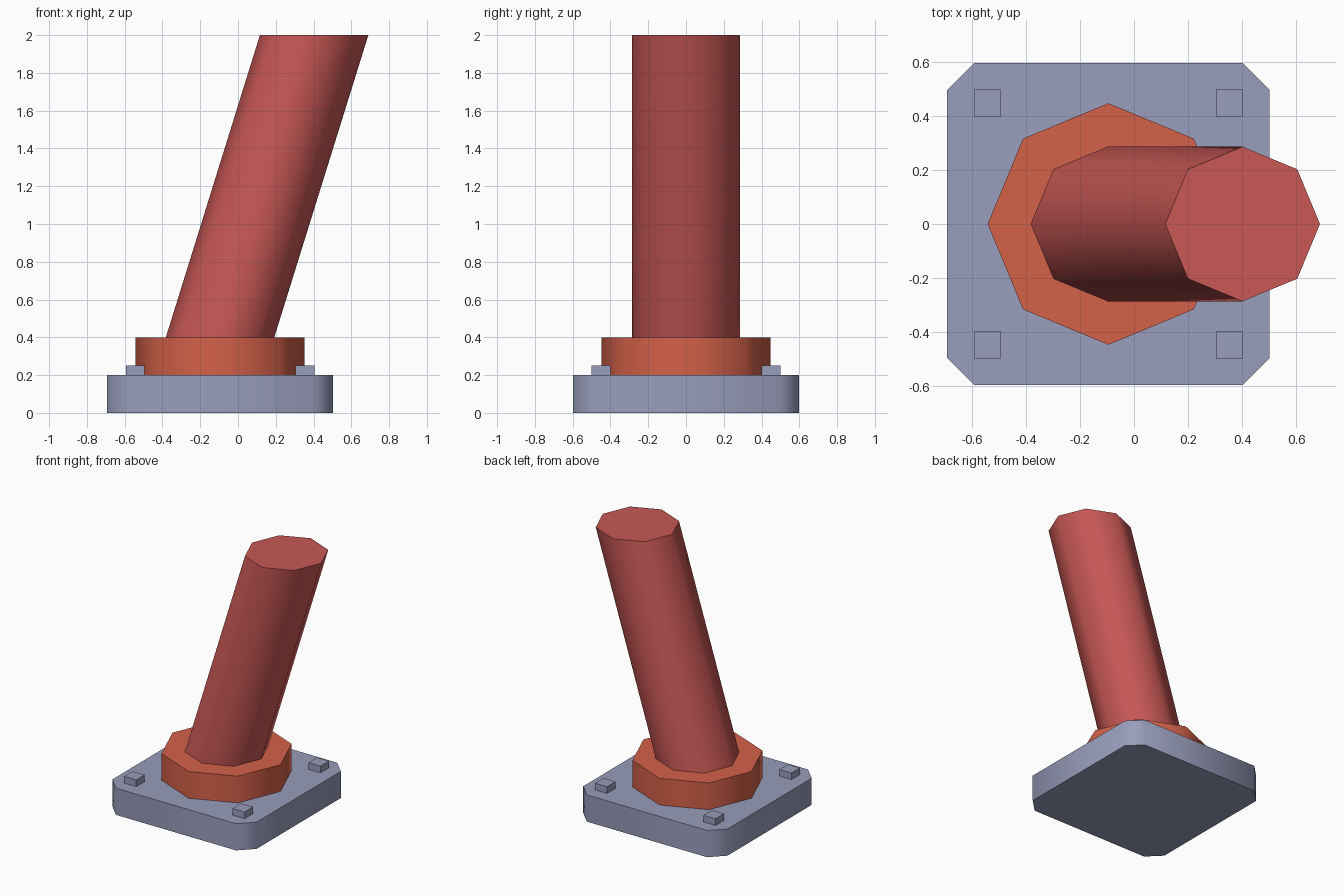
import bpy, bmesh, math

if "Cube" in bpy.data.objects:
    bpy.data.objects.remove(bpy.data.objects["Cube"])

CX = -0.095  # centre of the base in x


def material(name, srgb):
    m = bpy.data.materials.new(name)
    lin = [((c / 255 + 0.055) / 1.055) ** 2.4 for c in srgb]
    m.diffuse_color = (*lin, 1)
    m.use_nodes = True
    m.node_tree.nodes["Principled BSDF"].inputs["Base Color"].default_value = m.diffuse_color
    return m


grey = material("blue_grey_metal", (152, 157, 187))
orange = material("orange_paint", (212, 97, 73))
red = material("red_paint", (200, 88, 85))


def prism(name, profile, z0, z1, mat, lean=0.0, smooth=True):
    """Extrude an outline from z0 to z1, shifting the top along x by lean."""
    bm = bmesh.new()
    low = [bm.verts.new((x, y, z0)) for x, y in profile]
    top = [bm.verts.new((x + lean, y, z1)) for x, y in profile]
    n = len(profile)
    bm.faces.new(low[::-1])
    bm.faces.new(top)
    for i in range(n):
        j = (i + 1) % n
        bm.faces.new((low[i], low[j], top[j], top[i]))
    bmesh.ops.recalc_face_normals(bm, faces=bm.faces)
    mesh = bpy.data.meshes.new(name)
    bm.to_mesh(mesh)
    bm.free()
    mesh.materials.append(mat)
    if smooth:
        mesh.shade_smooth()
        mesh.set_sharp_from_angle(angle=math.radians(60))
    ob = bpy.data.objects.new(name, mesh)
    bpy.context.collection.objects.link(ob)
    return ob


def octagon(r):
    return [(CX + r * math.cos(i * math.pi / 4), r * math.sin(i * math.pi / 4))
            for i in range(8)]


def square(cx, cy, h):
    return [(cx - h, cy - h), (cx + h, cy - h), (cx + h, cy + h), (cx - h, cy + h)]


# Base plate with cut corners
H, C = 0.598, 0.498
plate = [(H, -C), (H, C), (C, H), (-C, H), (-H, C), (-H, -C), (-C, -H), (C, -H)]
prism("base_plate", [(CX + x, y) for x, y in plate], 0, 0.2, grey)

# Collar and leaning pipe
prism("collar", octagon(0.448), 0.2, 0.4, orange)
prism("leaning_pipe", octagon(0.287), 0.4, 2.0, red, lean=0.498)

# Corner bolts
for sx in (-1, 1):
    for sy in (-1, 1):
        side = ("left" if sx < 0 else "right") + ("_front" if sy < 0 else "_back")
        prism("bolt_" + side, square(CX + sx * 0.449, sy * 0.449, 0.05),
              0.2, 0.25, grey, smooth=False)
